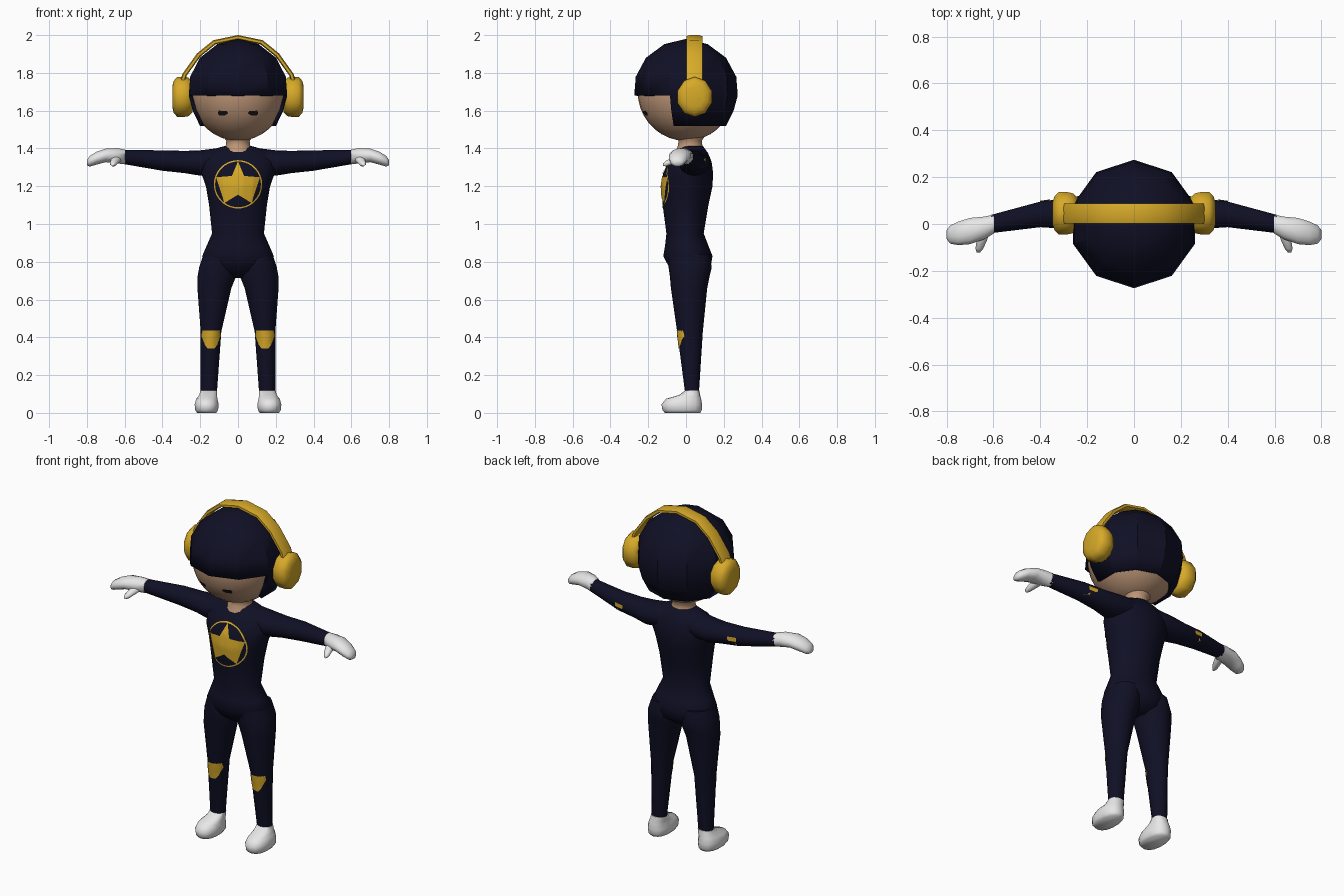
import bpy, bmesh, math
from mathutils import Vector
from mathutils.bvhtree import BVHTree

if "Cube" in bpy.data.objects:
    bpy.data.objects.remove(bpy.data.objects["Cube"])


def material(name, rgb):
    m = bpy.data.materials.new(name)
    m.diffuse_color = (*rgb, 1)
    m.use_nodes = True
    m.node_tree.nodes["Principled BSDF"].inputs["Base Color"].default_value = m.diffuse_color
    return m


NAVY = material("navy", (0.005, 0.005, 0.019))
GOLD = material("gold", (0.68, 0.40, 0.022))
SKIN = material("skin", (0.52, 0.31, 0.19))
WHITE = material("white", (0.82, 0.82, 0.82))
DARK = material("eye dark", (0.008, 0.006, 0.008))


def finish(bm, name, mat, angle=60):
    bmesh.ops.recalc_face_normals(bm, faces=bm.faces[:])
    me = bpy.data.meshes.new(name)
    bm.to_mesh(me)
    bm.free()
    me.materials.append(mat)
    me.shade_smooth()
    me.set_sharp_from_angle(angle=math.radians(angle))
    ob = bpy.data.objects.new(name, me)
    bpy.context.collection.objects.link(ob)
    return ob


def loft(name, sections, mat, n=14, side=1, power=1.0, angle=60):
    """Skin closed rings; each section is (centre, u radius vector, v radius vector)."""
    bm = bmesh.new()
    rings = []
    for c, u, v in sections:
        ring = []
        for i in range(n):
            a = 2 * math.pi * (i + 0.5) / n
            cu, sv = math.cos(a), math.sin(a)
            p = Vector(c) + Vector(u) * math.copysign(abs(cu) ** power, cu) \
                + Vector(v) * math.copysign(abs(sv) ** power, sv)
            ring.append(bm.verts.new((p.x * side, p.y, p.z)))
        rings.append(ring)
    for r0, r1 in zip(rings, rings[1:]):
        for i in range(n):
            j = (i + 1) % n
            bm.faces.new((r0[i], r0[j], r1[j], r1[i]))
    bm.faces.new(rings[0])
    bm.faces.new(rings[-1])
    return finish(bm, name, mat, angle)


def zsec(z, cx, rx, y0, y1):
    return (cx, (y0 + y1) / 2, z), (rx, 0, 0), (0, (y1 - y0) / 2, 0)


def xsec(x, y, z, ry, rz):
    return (x, y, z), (0, ry, 0), (0, 0, rz)


def ysec(y, x, z, rx, rz):
    return (x, y, z), (rx, 0, 0), (0, 0, rz)


def tree(ob):
    me = ob.data
    return BVHTree.FromPolygons([v.co for v in me.vertices], [p.vertices[:] for p in me.polygons])


def plate(name, polys, target, ray, mat, cuts=5, lift=0.004):
    """Flat outlines laid onto a target surface along a ray direction."""
    bvh, ray = tree(target), Vector(ray).normalized()
    bm = bmesh.new()
    for poly in polys:
        bm.faces.new([bm.verts.new(p) for p in poly])
    bmesh.ops.triangulate(bm, faces=bm.faces[:])
    bmesh.ops.subdivide_edges(bm, edges=bm.edges[:], cuts=cuts, use_grid_fill=True)
    for v in bm.verts:
        hit = bvh.ray_cast(v.co - ray, ray)
        if hit[0] is None:
            hit = bvh.find_nearest(v.co)
        v.co = hit[0] - ray * lift
    return finish(bm, name, mat)


# torso
torso = loft("torso", [zsec(z, 0, rx, a, b) for z, rx, a, b in (
    (0.715, 0.05, -0.03, 0.07), (0.76, 0.17, -0.085, 0.13), (0.83, 0.192, -0.122, 0.142),
    (0.88, 0.17, -0.113, 0.122), (0.95, 0.139, -0.105, 0.095), (1.10, 0.155, -0.125, 0.12),
    (1.20, 0.172, -0.132, 0.142), (1.27, 0.197, -0.122, 0.145), (1.33, 0.2, -0.095, 0.137),
    (1.375, 0.17, -0.06, 0.118), (1.40, 0.12, -0.035, 0.1), (1.413, 0.07, -0.02, 0.09))],
    NAVY, 20, angle=80)

# neck and head
loft("neck", [zsec(z, 0, r, 0.022 - r, 0.022 + r) for z, r in
              ((1.38, 0.08), (1.415, 0.066), (1.44, 0.063), (1.48, 0.09))], SKIN, 16)
bm = bmesh.new()
bmesh.ops.create_uvsphere(bm, u_segments=28, v_segments=18, radius=1)
for v in bm.verts:
    v.co = (v.co.x * 0.25, v.co.y * 0.256, 1.70 + v.co.z * 0.26)
head = finish(bm, "head", SKIN)

# hair: ten-sided cap, open over the face, given thickness
bm = bmesh.new()
rows = []
for z, r in ((1.52, 0.212), (1.60, 0.252), (1.68, 0.274), (1.78, 0.266), (1.88, 0.212), (1.952, 0.115)):
    rows.append([bm.verts.new((r * math.cos(a), r * math.sin(a), z))
                 for a in (math.radians(18 + 36 * i) for i in range(10))])
top = bm.verts.new((0, 0, 1.98))
for k, (r0, r1) in enumerate(zip(rows, rows[1:])):
    for i in range(10):
        if k < 2 and 5 <= i <= 8:
            continue
        j = (i + 1) % 10
        bm.faces.new((r0[i], r0[j], r1[j], r1[i]))
for i in range(10):
    bm.faces.new((rows[-1][i], rows[-1][(i + 1) % 10], top))
hair = finish(bm, "hair", NAVY, 30)
shell = hair.modifiers.new("thickness", 'SOLIDIFY')
shell.thickness, shell.offset = 0.02, -1

# headphone band
half = [(0.298, 1.74), (0.283, 1.79), (0.208, 1.895), (0.125, 1.962)]
path = half + [(0, 1.988)] + [(-x, z) for x, z in reversed(half)]
band = []
for x, z in path:
    d = Vector((x, 0, z - 1.70)).normalized() * 0.013
    band.append(((x, 0.044, z), (0, 0.045, 0), d))
loft("headphone_band", band, GOLD, 8, power=0.7)

for s, tag in ((1, "right"), (-1, "left")):
    # headphone cup
    loft("ear_cup_" + tag, [xsec(x, 0.046, 1.673, ry, rz) for x, ry, rz in (
        (0.24, 0.07, 0.08), (0.262, 0.09, 0.102), (0.285, 0.095, 0.106), (0.322, 0.095, 0.106),
        (0.34, 0.075, 0.085), (0.348, 0.05, 0.056))], GOLD, 10, s)

    # arm, hand, thumb
    arm = loft("arm_" + tag, [xsec(*q) for q in (
        (0.08, 0.04, 1.335, 0.08, 0.07), (0.2, 0.045, 1.323, 0.083, 0.067),
        (0.28, 0.045, 1.328, 0.068, 0.059), (0.4, 0.041, 1.336, 0.056, 0.054),
        (0.61, 0.0, 1.355, 0.04, 0.037))], NAVY, 14, s)
    loft("hand_" + tag, [xsec(*q) for q in (
        (0.598, 0.0, 1.355, 0.042, 0.040), (0.64, -0.017, 1.361, 0.05, 0.042),
        (0.70, -0.03, 1.363, 0.058, 0.037), (0.75, -0.04, 1.348, 0.052, 0.035),
        (0.785, -0.045, 1.332, 0.04, 0.029), (0.80, -0.045, 1.325, 0.02, 0.014))], WHITE, 12, s)
    loft("thumb_" + tag, [ysec(*q) for q in (
        (-0.02, 0.64, 1.35, 0.03, 0.022), (-0.07, 0.65, 1.335, 0.024, 0.02),
        (-0.105, 0.66, 1.32, 0.018, 0.016), (-0.121, 0.664, 1.314, 0.008, 0.008))], WHITE, 8, s)

    # leg and foot
    leg = loft("leg_" + tag, [zsec(*q) for q in (
        (0.84, 0.1, 0.085, -0.09, 0.125), (0.77, 0.108, 0.1, -0.092, 0.136),
        (0.72, 0.113, 0.104, -0.085, 0.124), (0.66, 0.125, 0.092, -0.08, 0.112),
        (0.43, 0.143, 0.056, -0.047, 0.089), (0.10, 0.155, 0.044, -0.004, 0.068))], NAVY, 14, s)
    loft("foot_" + tag, [zsec(*q) for q in (
        (0, 0.166, 0.052, -0.112, 0.075), (0.015, 0.166, 0.062, -0.125, 0.084),
        (0.045, 0.166, 0.065, -0.13, 0.085), (0.075, 0.165, 0.057, -0.105, 0.08),
        (0.095, 0.158, 0.048, -0.035, 0.075), (0.118, 0.155, 0.045, -0.007, 0.071))],
        WHITE, 14, s, power=0.85)

    # elbow and knee patches
    elbow = [(s * (0.405 + 0.037 * math.cos(a)), 0.3, 1.343 + 0.036 * math.sin(a))
             for a in (math.pi * k / 4 + 0.39 for k in range(8))]
    plate("elbow_patch_" + tag, [elbow], arm, (0, -1, -0.35), GOLD, 3)
    knee = [(0.095, 0.435), (0.191, 0.435), (0.193, 0.405), (0.175, 0.36), (0.16, 0.34),
            (0.125, 0.34), (0.11, 0.36), (0.093, 0.405)]
    plate("knee_patch_" + tag, [[(s * x, -0.3, z) for x, z in knee]], leg, (0, 1, 0), GOLD, 4)

    # eye
    eye = [(0.052, 1.588), (0.06, 1.598), (0.102, 1.6), (0.107, 1.588), (0.1, 1.574), (0.065, 1.576)]
    plate("eye_" + tag, [[(s * x, -0.4, z) for x, z in eye]], head, (0, 1, 0), DARK, 2, 0.003)


# chest star and ring
def polar(r, a):
    return (r * math.sin(a), -0.4, 1.21 + r * math.cos(a))


star = [polar(0.122 if k % 2 == 0 else 0.055, math.pi * k / 5) for k in range(10)]
plate("chest_star", [star], torso, (0, 1, 0), GOLD, 6)
step = math.pi / 20
ring = [[polar(0.121, k * step), polar(0.128, k * step),
         polar(0.128, (k + 1) * step), polar(0.121, (k + 1) * step)] for k in range(40)]
plate("chest_ring", ring, torso, (0, 1, 0), GOLD, 1)
